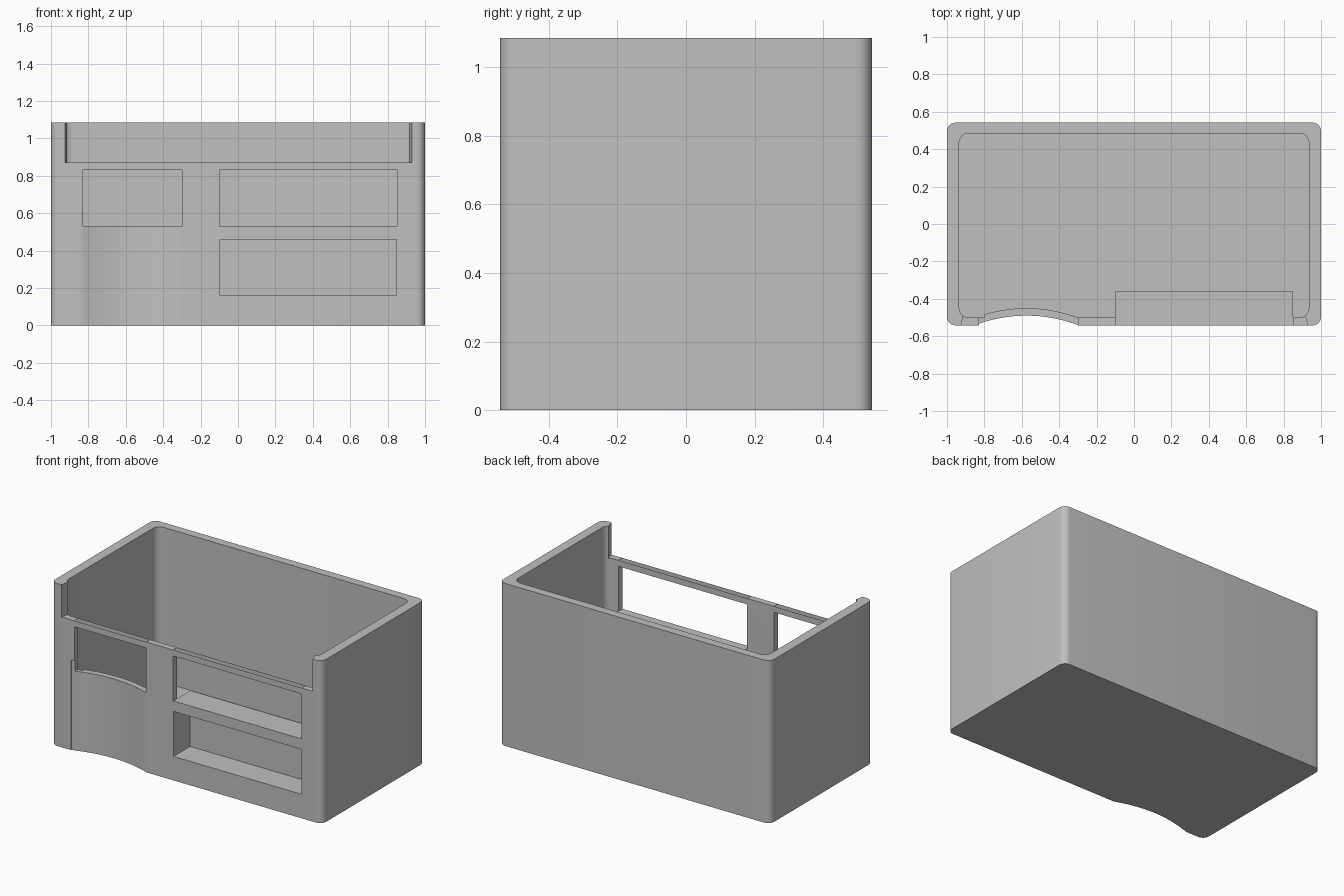
import bpy, bmesh, math
from mathutils import Vector

if "Cube" in bpy.data.objects:
    bpy.data.objects.remove(bpy.data.objects["Cube"], do_unlink=True)

HEIGHT, FRONT = 1.085, -0.542
SILL, LINTEL, RAIL = 0.53, 0.83, 0.87
WINDOWS = [(-0.83, -0.3), (-0.1, 0.85)]

grey = bpy.data.materials.new("plain grey")
grey.use_nodes = True
grey.diffuse_color = (0.53, 0.53, 0.53, 1)
grey.node_tree.nodes["Principled BSDF"].inputs["Base Color"].default_value = (0.53, 0.53, 0.53, 1)


def prism(name, outline, z0, z1):
    """Closed outline in plan, raised from z0 to z1."""
    bm = bmesh.new()
    base = bm.faces.new([bm.verts.new((x, y, z0)) for x, y in outline])
    raised = bmesh.ops.extrude_face_region(bm, geom=[base])["geom"]
    bmesh.ops.translate(bm, vec=(0, 0, z1 - z0),
                        verts=[v for v in raised if isinstance(v, bmesh.types.BMVert)])
    bmesh.ops.recalc_face_normals(bm, faces=bm.faces)
    mesh = bpy.data.meshes.new(name)
    bm.to_mesh(mesh)
    bm.free()
    mesh.materials.append(grey)
    obj = bpy.data.objects.new(name, mesh)
    bpy.context.collection.objects.link(obj)
    return obj


def rounded(x0, x1, y0, y1, r, steps=6):
    points = []
    corners = [(x1 - r, y1 - r), (x0 + r, y1 - r), (x0 + r, y0 + r), (x1 - r, y0 + r)]
    for i, (cx, cy) in enumerate(corners):
        for s in range(steps + 1):
            a = (i + s / steps) * math.pi / 2
            points.append((cx + r * math.cos(a), cy + r * math.sin(a)))
    return points


def box(name, x0, x1, y0, y1, z0, z1):
    return prism(name, [(x0, y0), (x1, y0), (x1, y1), (x0, y1)], z0, z1)


def curve(x0, x1, peak, steps=20):
    """Shallow bow in plan, deepest in the middle of the niche."""
    xs = [x0 + (x1 - x0) * i / steps for i in range(steps + 1)]
    return [(x, peak - 0.05 * ((x + 0.575) / 0.275) ** 2) for x in xs]


def combine(target, tool, operation):
    """Boolean the helper into the target, then drop the helper."""
    mod = target.modifiers.new(operation, "BOOLEAN")
    mod.operation, mod.solver, mod.object = operation, "EXACT", tool
    graph = bpy.context.evaluated_depsgraph_get()
    graph.update()
    mesh = bpy.data.meshes.new_from_object(target.evaluated_get(graph))
    target.modifiers.clear()
    target.data = mesh
    bpy.data.objects.remove(tool, do_unlink=True)


# Open-topped shell
shell = prism("shell", rounded(-1, 1, FRONT, -FRONT, 0.045), 0, HEIGHT)
combine(shell, prism("cavity", rounded(-0.935, 0.935, -0.5, 0.485, 0.05), 0.05, 1.3), "DIFFERENCE")

# Bowed wall behind the niche, and the housing of the lower recess
bow = [(-0.8, -0.52)] + curve(-0.8, -0.3, -0.45) + [(-0.3, -0.52)]
combine(shell, prism("bowed_wall", bow, 0.02, SILL), "UNION")
combine(shell, box("recess_housing", -0.1, 0.85, -0.52, -0.36, 0.14, SILL), "UNION")

# Curved niche in the front, with a small step at its outer edge
niche = [(-0.855, -0.6), (-0.855, -0.535)] + curve(-0.835, -0.302, -0.49) + [(-0.302, -0.6)]
combine(shell, prism("niche", niche, -0.1, 0.6), "DIFFERENCE")

# Two windows, the closed recess and the wide opening above them
for x0, x1 in WINDOWS:
    combine(shell, box("window", x0, x1, -0.65, -0.3, SILL, LINTEL), "DIFFERENCE")
combine(shell, box("recess", -0.097, 0.847, -0.65, -0.367, 0.16, 0.46), "DIFFERENCE")
opening = [(-0.925, -0.65), (-0.925, FRONT), (-0.91, -0.475),
           (0.91, -0.475), (0.93, FRONT), (0.93, -0.65)]
combine(shell, prism("opening", opening, RAIL, 1.3), "DIFFERENCE")

# The rail over each window is hollow: open its top and underside
bm = bmesh.new()
bm.from_mesh(shell.data)
bmesh.ops.remove_doubles(bm, verts=bm.verts, dist=0.0002)


def level_faces(z, up):
    return [f for f in bm.faces if f.normal.z * up > 0.9
            and abs(f.calc_center_median().z - z) < 0.002]


for x in [edge for pair in WINDOWS for edge in pair]:
    faces = level_faces(RAIL, 1)
    geom = set(faces)
    for f in faces:
        geom.update(f.edges, f.verts)
    bmesh.ops.bisect_plane(bm, geom=list(geom), plane_co=Vector((x, 0, 0)),
                           plane_no=Vector((1, 0, 0)))
open_faces = [f for f in level_faces(RAIL, 1) + level_faces(LINTEL, -1)
              if any(a < f.calc_center_bounds().x < b for a, b in WINDOWS)
              and f.calc_center_bounds().y < -0.45]
bmesh.ops.delete(bm, geom=open_faces, context="FACES")
bm.to_mesh(shell.data)
bm.free()

bpy.ops.object.select_all(action="DESELECT")
shell.select_set(True)
bpy.context.view_layer.objects.active = shell
bpy.ops.object.shade_smooth_by_angle(angle=math.radians(30))
